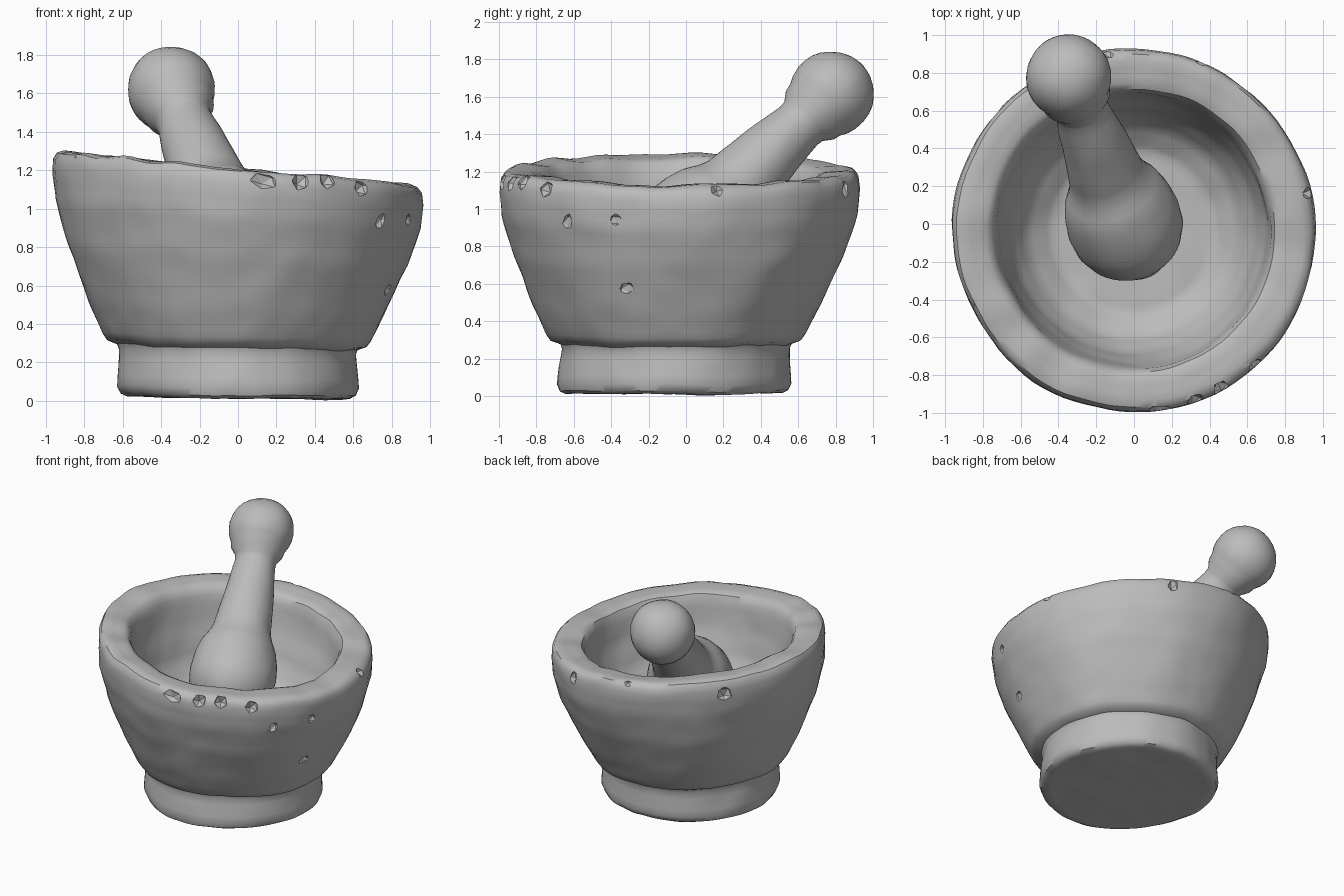
import bpy, bmesh, math, random
from mathutils import Vector, Matrix, noise

if "Cube" in bpy.data.objects:
    bpy.data.objects.remove(bpy.data.objects["Cube"])
random.seed(4)

stone = bpy.data.materials.new("grey stone")
stone.use_nodes = True
GREY = (0.5, 0.5, 0.5, 1)
stone.diffuse_color = GREY
stone.node_tree.nodes["Principled BSDF"].inputs["Base Color"].default_value = GREY


def finish(name, bm, angle):
    bmesh.ops.recalc_face_normals(bm, faces=bm.faces)
    mesh = bpy.data.meshes.new(name)
    bm.to_mesh(mesh)
    bm.free()
    mesh.materials.append(stone)
    ob = bpy.data.objects.new(name, mesh)
    bpy.context.collection.objects.link(ob)
    bpy.ops.object.select_all(action='DESELECT')
    ob.select_set(True)
    bpy.context.view_layer.objects.active = ob
    if angle:
        bpy.ops.object.shade_smooth_by_angle(angle=math.radians(angle))
    return ob


def lathe(profile, segs, step):
    """Revolve a (radius, height) profile, split into short spans."""
    pts = [Vector(profile[0])]
    for a, b in zip(profile, profile[1:]):
        a, b = Vector(a), Vector(b)
        n = max(1, round((b - a).length / step))
        pts += [a.lerp(b, i / n) for i in range(1, n + 1)]
    bm = bmesh.new()
    rings = [[bm.verts.new((p.x * math.cos(2 * math.pi * s / segs),
                            p.x * math.sin(2 * math.pi * s / segs), p.y))
              for s in range(segs)] for p in pts]
    for lo, hi in zip(rings, rings[1:]):
        for s in range(segs):
            t = (s + 1) % segs
            bm.faces.new((lo[s], lo[t], hi[t], hi[s]))
    bmesh.ops.remove_doubles(bm, verts=bm.verts, dist=0.0005)
    return bm


def roughen(bm, amount, scale):
    """Worn, hand-cut surface."""
    for v in bm.verts:
        v.co += noise.noise_vector(v.co * scale) * amount
        v.co += noise.noise_vector(v.co * scale * 2.7) * amount * 0.4


# Mortar: foot, flared wall, thick rim and hollow in one closed profile
bowl_profile = [
    (0, 0.02), (0.58, 0.02), (0.61, 0.035), (0.625, 0.07), (0.61, 0.25),
    (0.62, 0.275), (0.67, 0.295), (0.695, 0.33), (0.77, 0.48), (0.88, 0.75),
    (0.945, 0.97), (0.96, 1.1), (0.955, 1.17), (0.935, 1.2), (0.9, 1.21),
    (0.78, 1.2), (0.75, 1.185), (0.73, 1.14), (0.7, 0.95), (0.64, 0.75),
    (0.56, 0.62), (0.46, 0.55), (0.43, 0.53), (0, 0.52)]
bm = lathe(bowl_profile, 96, 0.045)
roughen(bm, 0.014, 2.6)
for v in bm.verts:
    h = v.co.z
    ang = math.atan2(v.co.y, v.co.x)
    # rim slopes down to the left side
    v.co.z *= 1 - 0.075 * v.co.x
    # chipped wavy rim
    if h > 1.12:
        wave = noise.noise(Vector((math.cos(ang) * 4, math.sin(ang) * 4, 7)))
        v.co.z += 0.02 * wave
    # uneven worn foot
    if h < 0.15:
        v.co.z -= 0.02 * max(0, v.co.x) * (0.15 - h) / 0.15
    v.co.y += -0.06 + 0.025 * min(1, h)
    v.co.z = max(0, v.co.z)
mortar = finish("mortar", bm, 40)

# Chips knocked out of the wall and rim: angle, height, width, depth, tall
chips = [(-82, 1.15, 0.08, 0.04, 0.05), (-70, 1.15, 0.05, 0.05, 0.06),
         (-61, 1.15, 0.05, 0.06, 0.05), (-48, 1.11, 0.05, 0.05, 0.05),
         (-39, 0.93, 0.035, 0.03, 0.05), (-21, 0.94, 0.04, 0.03, 0.04),
         (-20, 0.57, 0.05, 0.025, 0.04), (12, 1.12, 0.04, 0.06, 0.06),
         (50, 1.21, 0.1, 0.07, 0.05), (68, 1.11, 0.04, 0.04, 0.06),
         (140, 1.17, 0.06, 0.05, 0.06), (205, 1.28, 0.07, 0.04, 0.03),
         (98, 1.22, 0.04, 0.05, 0.03)]
bm = bmesh.new()
for deg, z, wide, deep, tall in chips:
    k = z / (1 - 0.075 * 0.96 * math.cos(math.radians(deg)))
    wall = [(a, b) for a, b in zip(bowl_profile[7:12], bowl_profile[8:13])
            if a[1] <= k <= b[1]]
    r = 0.955
    if wall:
        (r0, z0), (r1, z1) = wall[0]
        r = r0 + (r1 - r0) * (k - z0) / (z1 - z0)
    place = (Matrix.Translation((0, -0.035, z))
             @ Matrix.Rotation(math.radians(deg), 4, 'Z')
             @ Matrix.Translation((r + 0.01, 0, 0))
             @ Matrix.Rotation(random.uniform(-0.5, 0.5), 4, 'X')
             @ Matrix.Diagonal((deep, wide, tall, 1)))
    bmesh.ops.create_icosphere(bm, subdivisions=1, radius=1, matrix=place)
cutter = finish("chip_cutter", bm, 0)
cutter.hide_render = True
mod = mortar.modifiers.new("chips", 'BOOLEAN')
mod.operation = 'DIFFERENCE'
mod.solver = 'EXACT'
mod.object = cutter
bpy.context.view_layer.objects.active = mortar
bpy.ops.object.modifier_apply(modifier=mod.name)
bpy.data.objects.remove(cutter)

# Pestle: rounded grinding end, tapering shaft, ball grip
grip = Vector((-0.345, 0.775, 1.615))
foot = Vector((-0.045, 0.0, 0.86))
length = (grip - foot).length
pestle_profile = [(0, -0.3), (0.1, -0.285), (0.19, -0.235), (0.26, -0.16),
                  (0.3, -0.06), (0.305, 0.03), (0.29, 0.14), (0.265, 0.23),
                  (0.225, 0.31), (0.205, 0.37), (0.19, 0.5), (0.165, 0.7),
                  (0.145, length - 0.25), (0.15, length - 0.21),
                  (0.185, length - 0.16)]
for i in range(11):
    t = math.radians(-32 + 122 * i / 10)
    pestle_profile.append((0.228 * math.cos(t), length + 0.225 * math.sin(t)))
pestle_profile[-1] = (0, length + 0.225)
bm = lathe(pestle_profile, 48, 0.05)
roughen(bm, 0.008, 3.5)
bm.transform(Matrix.Translation(foot)
             @ (grip - foot).to_track_quat('Z', 'Y').to_matrix().to_4x4())
finish("pestle", bm, 50)
